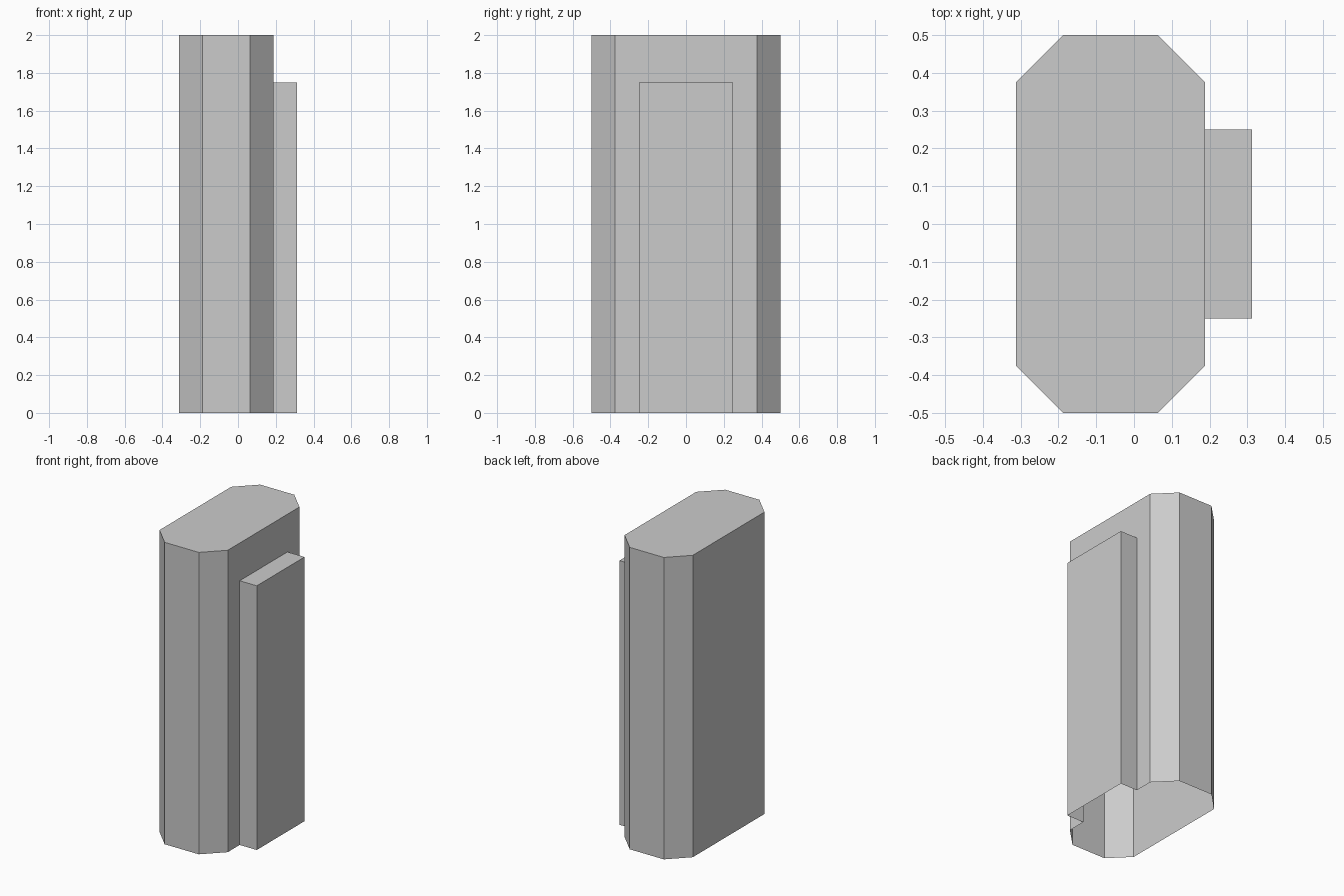
import bpy, bmesh

if "Cube" in bpy.data.objects:
    bpy.data.objects.remove(bpy.data.objects["Cube"])

FACE_X = 0.1875   # front plane of the body that carries the panel


def make_object(name, polygons):
    """Build a flat-shaded shell from lists of polygon corners."""
    bm = bmesh.new()
    for corners in polygons:
        bm.faces.new([bm.verts.new(c) for c in corners])
    bmesh.ops.remove_doubles(bm, verts=bm.verts, dist=1e-5)
    mesh = bpy.data.meshes.new(name)
    bm.to_mesh(mesh)
    bm.free()
    obj = bpy.data.objects.new(name, mesh)
    bpy.context.collection.objects.link(obj)
    return obj


def walls(outline, height):
    """Upright quads between consecutive points of a counter-clockwise path."""
    return [[(*a, 0), (*b, 0), (*b, height), (*a, height)]
            for a, b in zip(outline, outline[1:])]


def cap(outline, height):
    return [[(x, y, height) for x, y in outline]]


# Body: chamfered column, hollow and open at the bottom
body = [(FACE_X, 0.375), (0.0625, 0.5), (-0.1875, 0.5), (-0.3125, 0.375),
        (-0.3125, -0.375), (-0.1875, -0.5), (0.0625, -0.5), (FACE_X, -0.375)]
# Body wall with an opening behind the raised panel
notched = [(-0.375, 0), (-0.25, 0), (-0.25, 1.75), (0.25, 1.75),
           (0.25, 0), (0.375, 0), (0.375, 2), (-0.375, 2)]
make_object("column_body", walls(body, 2) + cap(body, 2)
            + [[(FACE_X, y, z) for y, z in notched]])

# Raised panel: shallow box, open at the bottom and towards the body
panel = [(FACE_X, -0.25), (0.3125, -0.25), (0.3125, 0.25), (FACE_X, 0.25)]
make_object("raised_panel", walls(panel, 1.75) + cap(panel, 1.75))
